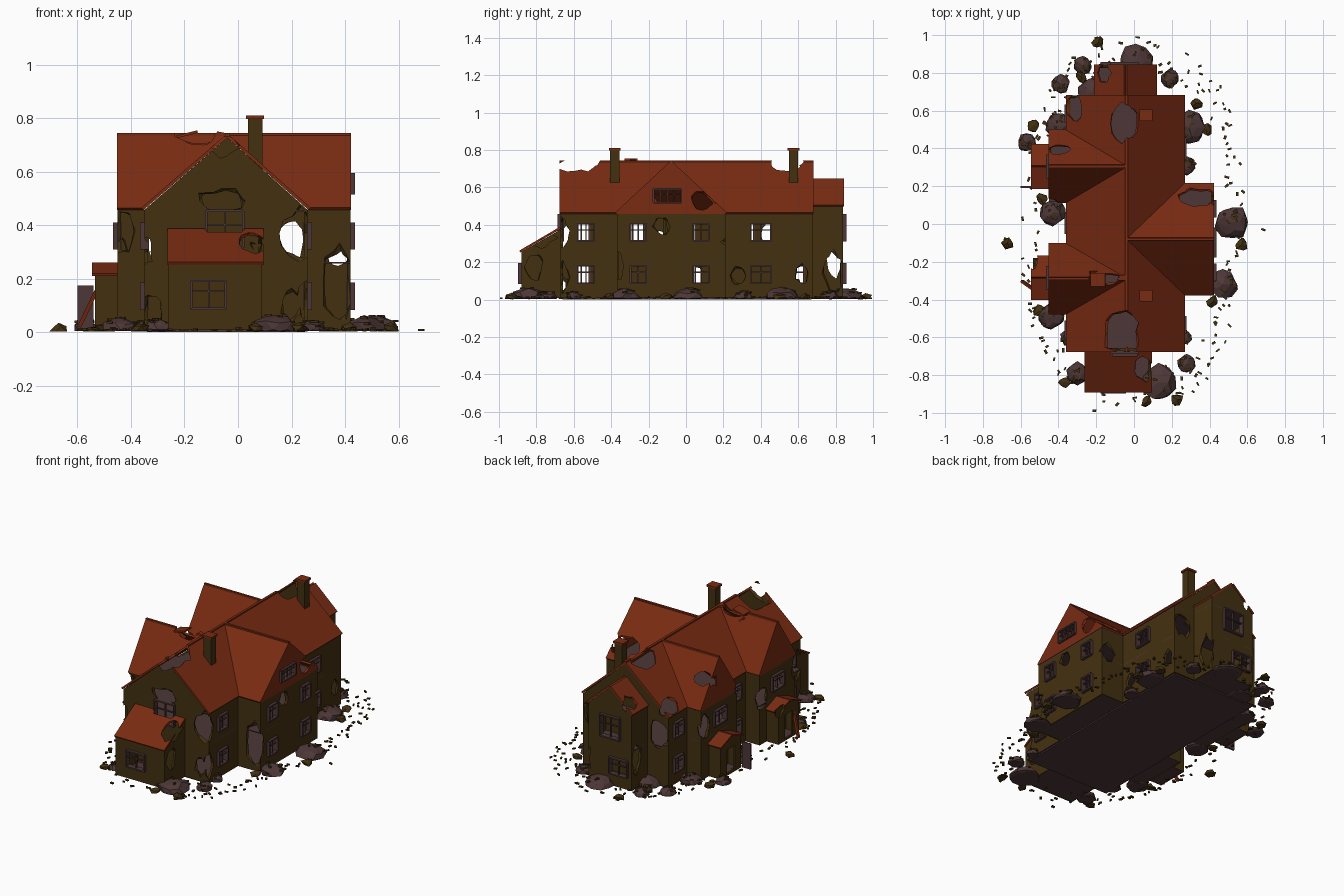
import bpy, bmesh, math, random
from mathutils import Vector, Matrix

if "Cube" in bpy.data.objects:
    bpy.data.objects.remove(bpy.data.objects["Cube"])
random.seed(7)

def mat(name, c):
    m = bpy.data.materials.new(name)
    m.diffuse_color = (*c, 1)
    m.use_nodes = True
    m.node_tree.nodes["Principled BSDF"].inputs["Base Color"].default_value = m.diffuse_color
    return m
WALL = mat("wall_olive", (.055, .030, .005))
ROOF = mat("roof_red", (.19, .024, .006))
CORE = mat("plaster_purple", (.075, .038, .038))

def finish(bm, name, m):
    bmesh.ops.recalc_face_normals(bm, faces=bm.faces)
    me = bpy.data.meshes.new(name)
    bm.to_mesh(me)
    bm.free()
    if m:
        me.materials.append(m)
    ob = bpy.data.objects.new(name, me)
    bpy.context.collection.objects.link(ob)
    return ob

def add_box(bm, lo, hi, rot=None):
    lo, hi = Vector(lo), Vector(hi)
    M = Matrix.Translation((lo + hi) / 2) @ (rot or Matrix()) @ Matrix.Diagonal((*(hi - lo), 1))
    bmesh.ops.create_cube(bm, size=1, matrix=M)

def add_rock(bm, c, r, jitter, sub=2):
    vs = bmesh.ops.create_icosphere(bm, subdivisions=sub, radius=1)["verts"]
    for v in vs:
        v.co = v.co * random.uniform(1 - jitter, 1 + jitter * .6)
        v.co = Vector([c[i] + v.co[i] * r[i] for i in range(3)])
    return vs

def box(name, lo, hi, m, rot=None):
    bm = bmesh.new()
    add_box(bm, lo, hi, rot)
    return finish(bm, name, m)

panels = []
def panel(name, pts, t, m, up=False):
    """Flat polygon with thickness; walls thicken inward, roofs upward."""
    bm = bmesh.new()
    f = bm.faces.new([bm.verts.new(p) for p in pts])
    f.normal_update()
    n = f.normal.copy()
    if up and n.z < 0:
        n = -n
    new = bmesh.ops.extrude_face_region(bm, geom=[f], use_keep_orig=True)
    bmesh.ops.translate(bm, vec=n * (t if up else -t),
                        verts=[v for v in new["geom"] if isinstance(v, bmesh.types.BMVert)])
    panels.append(finish(bm, name, m))

def walls(name, loop, z0, z1, closed=True):
    n = len(loop)
    for i in range(n if closed else n - 1):
        (a, b), (c, d) = loop[i], loop[(i + 1) % n]
        panel(name, [(a, b, z0), (c, d, z0), (c, d, z1), (a, b, z1)], .013, WALL)

def floor(name, loop, z, t=.006):
    bm = bmesh.new()
    f = bm.faces.new([bm.verts.new((x, y, z)) for x, y in loop])
    rim = bmesh.ops.inset_region(bm, faces=[f], thickness=.006)["faces"]
    bmesh.ops.delete(bm, geom=rim, context='FACES')
    g = bmesh.ops.extrude_face_region(bm, geom=bm.faces[:], use_keep_orig=True)["geom"]
    bmesh.ops.translate(bm, vec=(0, 0, t), verts=[v for v in g if isinstance(v, bmesh.types.BMVert)])
    finish(bm, name, CORE)

# Main body with three cross wings
E, R, RX = .457, .727, -.04
outline = [(-.35, -.67), (.26, -.67), (.26, -.37), (.42, -.37), (.42, .21), (.26, .21), (.26, .68),
           (-.35, .68), (-.35, .49), (-.45, .49), (-.45, .12), (-.35, .12), (-.35, -.11),
           (-.45, -.11), (-.45, -.47), (-.35, -.47)]
walls("main_wall", outline, .008, E)
for nm, z in (("ground_floor", .008), ("upper_floor", .257), ("attic_floor", .45)):
    floor(nm, outline, z)
panel("front_gable", [(-.35, -.67, E), (.26, -.67, E), (RX, -.67, R)], .013, WALL)
panel("back_gable", [(.26, .68, E), (-.35, .68, E), (RX, .68, R)], .013, WALL)

right_notch = [(-.37, -.08, .21)]
left_notch = [(-.47, -.29, -.11), (.12, .305, .49)]
for x, xo, notches in ((.263, .423, right_notch), (-.353, -.453, left_notch)):
    pe = pr = -.677
    for a, m, b in notches + [(.683, .683, 0)]:
        panel("main_roof", [(x, pe, E), (x, a, E), (RX, m, R), (RX, pr, R)], .012, ROOF, True)
        pe, pr = b, m
    for a, m, b in notches:
        for y in (a, b):
            panel("cross_roof", [(xo, y, E), (x, y, E), (RX, m, R), (xo, m, R)], .012, ROOF, True)
        tri = [(xo, a, E), (xo, b, E), (xo, m, R)]
        panel("tiled_gable", tri if x > 0 else tri[::-1], .013, ROOF)
        panels.append(box("cross_ridge", (min(xo, RX), m - .007, R), (max(xo, RX), m + .007, R + .017), ROOF))
panels.append(box("main_ridge", (RX - .008, -.677, R), (RX + .008, .683, R + .017), ROOF))

# Front lean-to
panel("lean_to_front", [(-.26, -.88, .008), (.09, -.88, .008), (.09, -.88, .255), (-.26, -.88, .255)], .013, WALL)
for x in (-.26, .09):
    side = [(x, -.88, .008), (x, -.67, .008), (x, -.67, .375), (x, -.88, .255)]
    panel("lean_to_side", side if x > 0 else side[::-1], .013, WALL)
panel("lean_to_roof", [(-.263, -.885, .252), (.095, -.885, .252), (.095, -.67, .378), (-.263, -.67, .378)], .012, ROOF, True)
floor("lean_to_floor", [(-.26, -.88), (.09, -.88), (.09, -.67), (-.26, -.67)], .008)

# Back wing
back = [(.11, .68), (.11, .84), (-.2, .84), (-.2, .68)]
walls("back_wing_wall", back, .008, .5, False)
panel("back_wing_gable", [(.11, .84, .5), (-.2, .84, .5), (-.045, .84, .64)], .013, WALL)
for x in (.113, -.203):
    panel("back_wing_roof", [(x, .68, .497), (x, .845, .497), (-.045, .845, .64), (-.045, .68, .64)], .012, ROOF, True)
for z in (.008, .257, .45):
    floor("back_wing_floor", back, z)

# Porches on the left side
for y in (-.285, .305):
    a, b = y - .105, y + .105
    walls("porch_wall", [(-.45, b), (-.535, b), (-.535, a), (-.45, a)], .008, .215, False)
    panel("porch_gable", [(-.535, b, .215), (-.535, a, .215), (-.535, y, .25)], .013, WALL)
    for s in (a - .01, b + .01):
        panel("porch_roof", [(-.545, s, .21), (-.45, s, .21), (-.45, y, .252), (-.545, y, .252)], .01, ROOF, True)
    floor("porch_floor", [(-.535, a), (-.45, a), (-.45, b), (-.535, b)], .008)

# Chimneys
for y in (-.38, .575):
    box("chimney", (.038, y - .025, .45), (.092, y + .025, .8), WALL)
    box("chimney_cap", (.03, y - .031, .797), (.098, y + .031, .81), ROOF)

# Windows: a cutter box plus a barred frame each
cut = bmesh.new()
def window(x, y, z, w, h, axis, bars=1):
    bm = bmesh.new()
    def bar(u0, u1, v0, v1, d, tgt):
        if axis == 'x':
            add_box(tgt, (x - d, y + u0, z + v0), (x + d, y + u1, z + v1))
        else:
            add_box(tgt, (x + u0, y - d, z + v0), (x + u1, y + d, z + v1))
    bar(-w / 2, w / 2, -h / 2, h / 2, .03, cut)
    t, W, H = .009, w / 2 + .004, h / 2 + .004
    for s in (-1, 1):
        bar(s * W - t / 2, s * W + t / 2, -H, H, .017, bm)
        bar(-W, W, s * H - t / 2, s * H + t / 2, .017, bm)
    for i in range(bars):
        u = -w / 2 + w * (i + 1) / (bars + 1)
        bar(u - .003, u + .003, -H, H, .006, bm)
    bar(-W, W, h * .1, h * .1 + .006, .006, bm)
    finish(bm, "window_frame", CORE)

for z in (.36, .135):
    for x, y, w in ((.26, -.535, .08), (.42, -.255, .075), (.42, .08, .075), (.26, .4, .1),
                    (-.35, -.56, .08), (-.45, -.285, .11), (-.35, 0, .09), (-.45, .305, .11), (-.35, .585, .08)):
        if z > .2 or x > -.4:
            window(x, y, z, w, .085, 'x')
window(.42, -.1, .555, .14, .065, 'x', 3)
for y in (-.67, .84):
    window(-.05, y, .385, .13, .13, 'y')
for y in (-.88, .84):
    window(-.11, y, .14, .12, .095, 'y')
for y in (-.285, .305):
    add_box(cut, (-.57, y - .04, .02), (-.5, y + .04, .175))

# Ragged damage holes: x, y, z, rx, ry, rz
wall_holes = [
    (-.43, -.47, .38, .05, .04, .09), (.23, -.67, .37, .08, .05, .1), (.38, -.37, .18, .06, .05, .17),
    (.09, -.81, .17, .04, .05, .08), (-.32, -.67, .09, .04, .04, .06), (.2, -.67, .1, .04, .03, .06),
    (-.06, -.67, .49, .09, .03, .05), (.11, .79, .14, .04, .06, .12), (.26, .62, .14, .04, .04, .06),
    (.42, .09, .53, .04, .07, .05), (.42, -.13, .39, .03, .045, .05), (.26, -.66, .12, .04, .04, .09),
    (.2, .68, .35, .06, .04, .08), (-.28, .68, .33, .07, .05, .1), (-.2, .79, .2, .04, .05, .1),
    (.38, .21, .31, .06, .05, .06), (-.45, .45, .34, .04, .05, .09), (-.35, .05, .12, .03, .05, .07),
    (-.45, -.14, .3, .04, .05, .09), (-.35, -.64, .3, .04, .05, .1), (.26, .28, .13, .03, .04, .06)]
roof_holes = [
    (-.06, .53, .71, .09, .12, .09), (-.08, -.58, .71, .13, .13, .09), (-.15, -.29, .73, .09, .04, .05),
    (.32, .14, .53, .1, .07, .07), (-.31, .62, .5, .06, .08, .06), (-.16, .8, .55, .05, .06, .06),
    (-.4, .37, .6, .07, .06, .06), (.05, -.76, .33, .06, .09, .08), (-.54, -.19, .22, .04, .05, .05),
    (-.45, .1, .47, .05, .05, .05)]
for h in wall_holes + roof_holes:
    add_rock(cut, h[:3], h[3:], .28)
cutter = finish(cut, "damage_cutter", None)
cutter.hide_render = True
for ob in panels:
    md = ob.modifiers.new("damage", 'BOOLEAN')
    md.operation, md.solver, md.use_self, md.object = 'DIFFERENCE', 'EXACT', True, cutter
dg = bpy.context.evaluated_depsgraph_get()
done = [(ob, bpy.data.meshes.new_from_object(ob.evaluated_get(dg))) for ob in panels]
for ob, me in done:
    ob.modifiers.clear()
    ob.data = me
bpy.data.objects.remove(cutter)

# Loose pieces: open door, leaning post, tilted roof slabs
box("open_door", (-.6, .19, .01), (-.54, .2, .175), CORE)
box("fallen_post", (-.565, -.335, .01), (-.55, -.32, .18), ROOF, Matrix.Rotation(.45, 4, 'Y') @ Matrix.Rotation(.3, 4, 'X'))
box("broken_roof_slab", (-.23, -.33, .735), (-.15, -.26, .745), ROOF, Matrix.Rotation(-.25, 4, 'Y'))
box("hanging_roof_slab", (-.24, -.31, .69), (-.18, -.25, .702), ROOF, Matrix.Rotation(.7, 4, 'Y'))
box("broken_ridge_piece", (-.08, -.3, .735), (-.04, -.27, .747), ROOF, Matrix.Rotation(.2, 4, 'Y'))

# Rubble mounds around the walls: x, y, radius
mounds = [(-.27, .84, .05), (.01, .86, .09), (.19, .77, .05), (-.39, .74, .05), (.29, .51, .09), (.28, .31, .05),
          (.52, .01, .09), (.47, -.32, .08), (.27, -.6, .04), (.28, -.74, .05), (.13, -.84, .1), (-.3, -.79, .06),
          (-.34, -.6, .05), (-.44, -.49, .07), (-.43, .06, .07), (-.57, .43, .05), (-.4, .52, .07), (-.22, .7, .08)]
stones = [(-.19, .96), (.33, .64), (.38, .5), (.57, -.11), (.42, -.41), (.23, -.93), (.07, -.94), (-.37, -.84),
          (-.67, -.1), (-.53, .52), (-.28, .78), (-.49, .13), (-.5, -.46)]
bm, chips = bmesh.new(), bmesh.new()
def chip(x, y, z):
    s = Vector((random.uniform(.007, .013), random.uniform(.004, .007), .004))
    c = Vector((x, y, z))
    add_box(chips, c - s, c + s, Matrix.Rotation(random.uniform(0, 6.3), 4, 'Z'))
for x, y, r in mounds:
    for v in add_rock(bm, (x, y, .01), (r, r, .018 + r * .4), .16):
        v.co.z = max(v.co.z, .004)
    for i in range(9):
        a, q = random.uniform(0, 6.3), random.uniform(.2, .95)
        chip(x + r * q * math.cos(a), y + r * q * math.sin(a), .012 + (.016 + r * .38) * math.sqrt(1 - q * q))
finish(bm, "rubble_mounds", CORE)
bm = bmesh.new()
for x, y in stones:
    for v in add_rock(bm, (x, y, .014), (.036, .036, .022), .35, 1):
        v.co.z = max(v.co.z, .002)
finish(bm, "wall_stones", WALL)

# Scattered chips in a ring
for i in range(190):
    a, k = i * 2 * math.pi / 190 + random.uniform(-.02, .02), random.uniform(.82, 1)
    c, s = math.cos(a), math.sin(a)
    chip(math.copysign(abs(c) ** .8, c) * .6 * k, math.copysign(abs(s) ** .8, s) * .97 * k, random.uniform(.006, .016))
for x, y in ((-.685, -.08), (.685, -.03), (-.2, .985), (.02, .988), (-.21, -.988), (.22, -.95)):
    chip(x, y, .008)
finish(chips, "brick_chips", WALL)
box("foundation", (-.34, -.66, 0), (.25, .67, .008), CORE)
